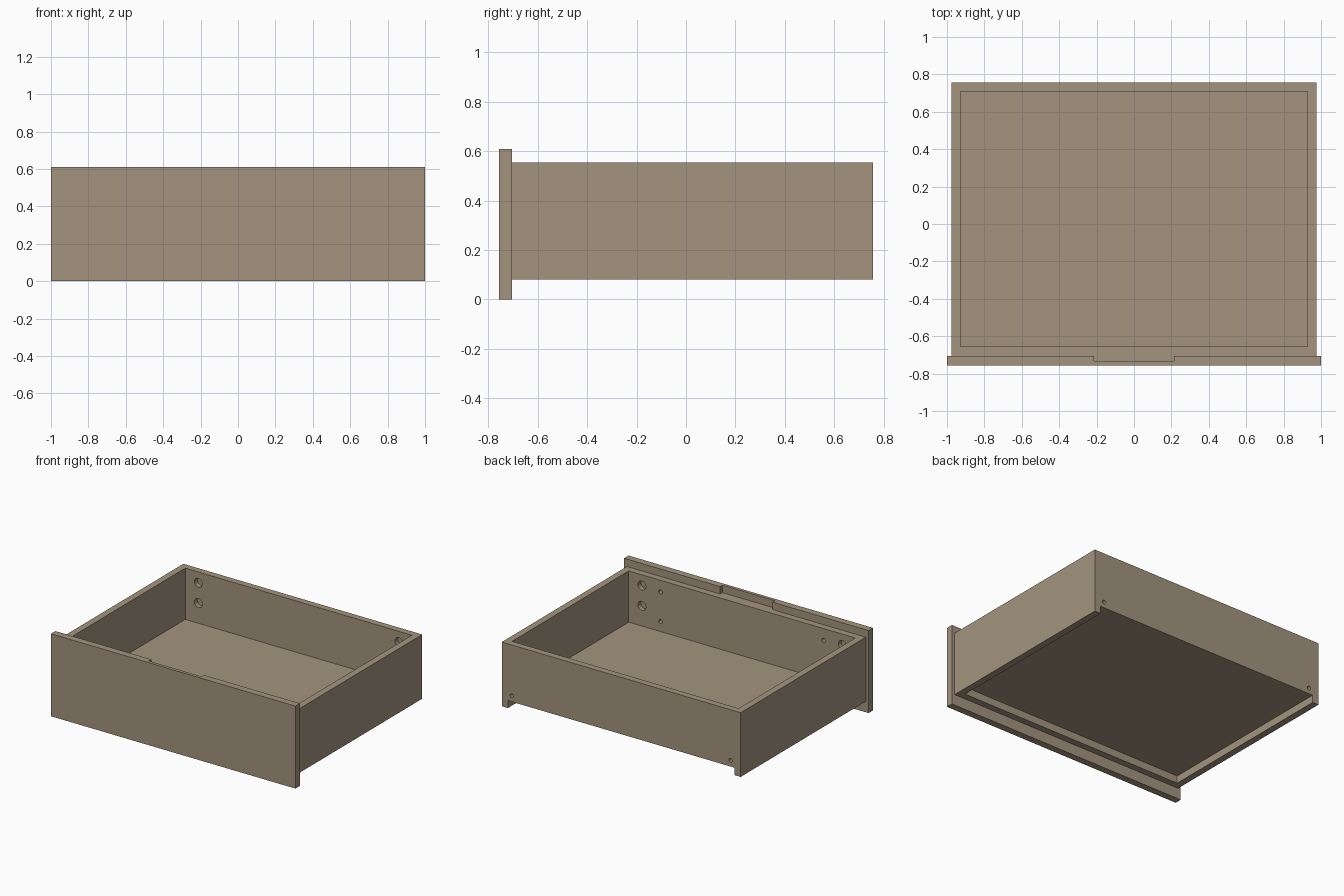
import bpy, math

if "Cube" in bpy.data.objects:
    bpy.data.objects.remove(bpy.data.objects["Cube"])

wood = bpy.data.materials.new("light_brown_wood")
wood.diffuse_color = (0.366, 0.296, 0.209, 1)
wood.use_nodes = True
wood.node_tree.nodes["Principled BSDF"].inputs["Base Color"].default_value = wood.diffuse_color


def box(name, lo, hi):
    """Axis-aligned board from its lowest to its highest corner."""
    mid = [(a + b) / 2 for a, b in zip(lo, hi)]
    bpy.ops.mesh.primitive_cube_add(size=1, location=mid)
    ob = bpy.context.object
    ob.name = name
    ob.scale = [b - a for a, b in zip(lo, hi)]
    bpy.ops.object.transform_apply(location=True, rotation=True, scale=True)
    ob.data.materials.append(wood)
    return ob


def drill(x, z, r, y0, y1):
    """Round cutter running along y."""
    bpy.ops.mesh.primitive_cylinder_add(vertices=24, radius=r, depth=y1 - y0,
                                        location=(x, (y0 + y1) / 2, z),
                                        rotation=(math.pi / 2, 0, 0))
    ob = bpy.context.object
    bpy.ops.object.transform_apply(location=True, rotation=True, scale=True)
    ob.data.materials.append(wood)
    return ob


def cut(target, cutter):
    mod = target.modifiers.new("cut", 'BOOLEAN')
    mod.operation = 'DIFFERENCE'
    mod.solver = 'EXACT'
    mod.object = cutter
    bpy.context.view_layer.objects.active = target
    bpy.ops.object.modifier_apply(modifier=mod.name)
    bpy.data.objects.remove(cutter, do_unlink=True)


# Main dimensions
W, IN = 0.977, 0.927             # outer and inner half width
FRONT, BACK = -0.705, 0.757      # box ends
IN_F, IN_B = -0.655, 0.708       # inner ends
LOW, TOP = 0.08, 0.555           # box bottom and rim
FLOOR_LOW, FLOOR_TOP = 0.135, 0.176

# Drawer box: hollow above, recess below the floor that is open at the back
tray = box("drawer_box", (-W, FRONT, LOW), (W, BACK, TOP))
cut(tray, box("cavity", (-IN, IN_F, FLOOR_TOP), (IN, IN_B, 1)))
cut(tray, box("recess", (-IN, IN_F, -0.2), (IN, 1, FLOOR_LOW)))

for s in (-1, 1):
    # Large blind holes inside the front and back walls
    for z in (0.475, 0.325):
        cut(tray, drill(s * 0.82, z, 0.033, IN_B - 0.02, IN_B + 0.035))
        cut(tray, drill(s * 0.82, z, 0.033, IN_F - 0.035, IN_F + 0.02))
    # Screw holes through the front wall
    for z in (0.468, 0.25):
        cut(tray, drill(s * 0.667, z, 0.015, FRONT - 0.02, IN_F + 0.02))
    # Runner pin holes in the back
    cut(tray, drill(s * 0.895, 0.18, 0.014, BACK - 0.035, BACK + 0.02))

# Front panel with a finger pull cut into its back at the top
panel = box("front_panel", (-1, -0.757, 0), (1, FRONT, 0.61))
cut(panel, box("finger_pull", (-0.215, -0.733, TOP), (0.215, -0.6, 0.8)))
